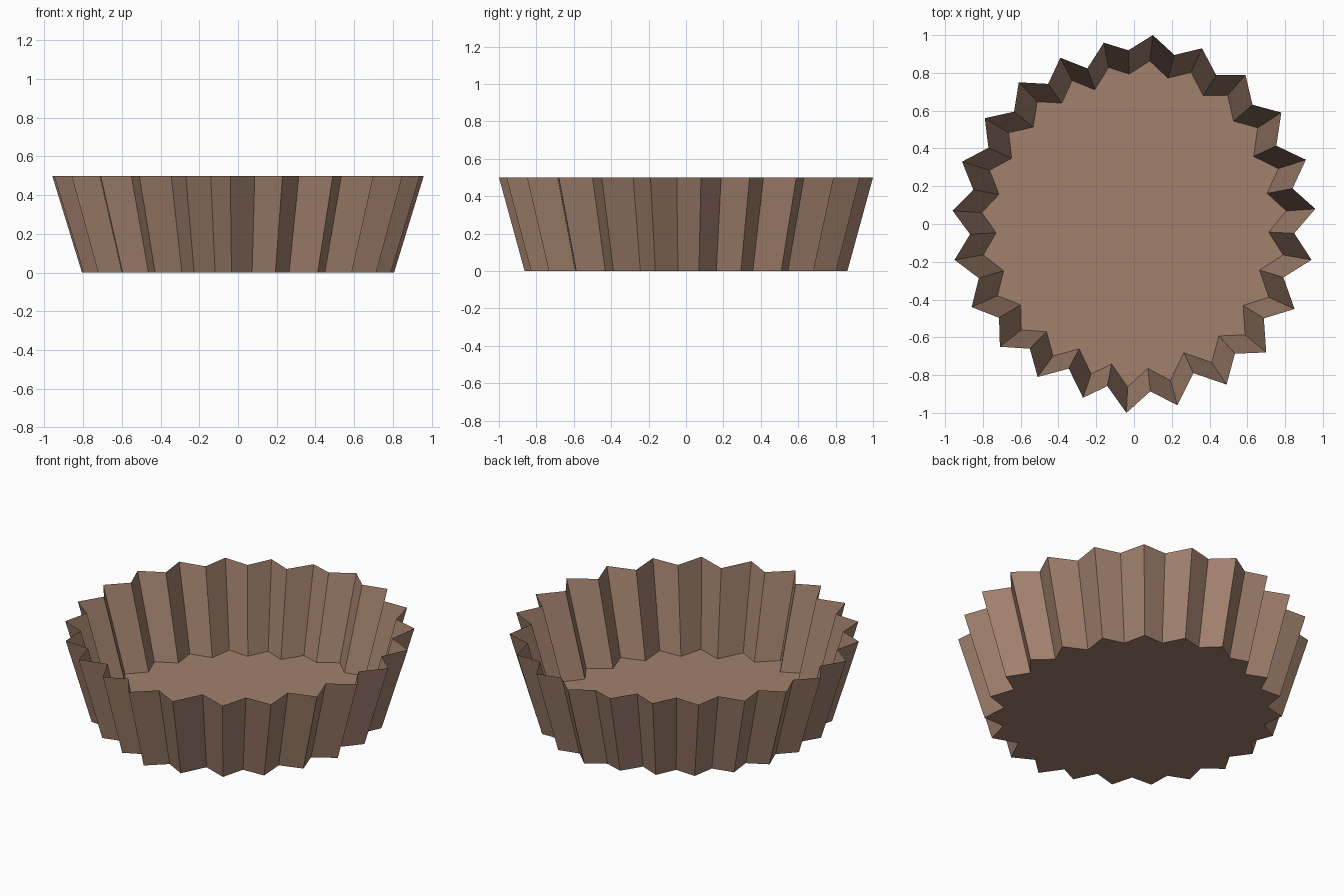
import bpy
import bmesh
from math import atan2, cos, sin, hypot

default_cube = bpy.data.objects.get("Cube")
if default_cube:
    bpy.data.objects.remove(default_cube, do_unlink=True)

HEIGHT = 0.5
TAPER_X, TAPER_Y = 0.84, 0.863

# Outer pleat tips of the hand-folded rim, in hundredths, going clockwise
TIPS = [(10, 100), (36, 93), (59, 79), (78, 59), (91, 34), (96, 8),
        (94, -19), (85, -45), (70, -68), (49, -85), (23, -96), (-4, -100),
        (-27, -92), (-51, -81), (-71, -65), (-86, -44), (-95, -19), (-96, 7),
        (-91, 33), (-79, 56), (-61, 75), (-39, 88), (-16, 96)]
# Radius of the inward fold that follows each tip
FOLDS = [92, 90, 89, 86, 86, 85, 84, 85, 87, 85, 89, 87,
         84, 86, 87, 87, 87, 87, 87, 87, 87, 86, 92]


def make_material(name, colour):
    material = bpy.data.materials.new(name)
    material.use_nodes = True
    material.diffuse_color = colour
    material.node_tree.nodes["Principled BSDF"].inputs["Base Color"].default_value = colour
    return material


def pleated_ring():
    """Alternate outer tips with inward folds halfway between them."""
    points = []
    for i, (x, y) in enumerate(TIPS):
        next_x, next_y = TIPS[(i + 1) % len(TIPS)]
        angle = atan2(y / hypot(x, y) + next_y / hypot(next_x, next_y),
                      x / hypot(x, y) + next_x / hypot(next_x, next_y))
        points.append((x / 100, y / 100))
        points.append((FOLDS[i] / 100 * cos(angle), FOLDS[i] / 100 * sin(angle)))
    return points[::-1]


def make_object(name, bm, material):
    mesh = bpy.data.meshes.new(name)
    bm.to_mesh(mesh)
    bm.free()
    mesh.materials.append(material)
    obj = bpy.data.objects.new(name, mesh)
    bpy.context.collection.objects.link(obj)
    return obj


paper = make_material("brown paper", (0.36, 0.22, 0.155, 1))
ring = pleated_ring()
bm = bmesh.new()

# Tapered rings at the base and the open rim
base = [bm.verts.new((x * TAPER_X, y * TAPER_Y, 0)) for x, y in ring]
rim = [bm.verts.new((x, y, HEIGHT)) for x, y in ring]

# Flat floor, then one flat panel per fold
bm.faces.new(base[::-1])
for i in range(len(ring)):
    j = (i + 1) % len(ring)
    bm.faces.new((base[i], base[j], rim[j], rim[i]))

make_object("pleated_baking_cup", bm, paper)
